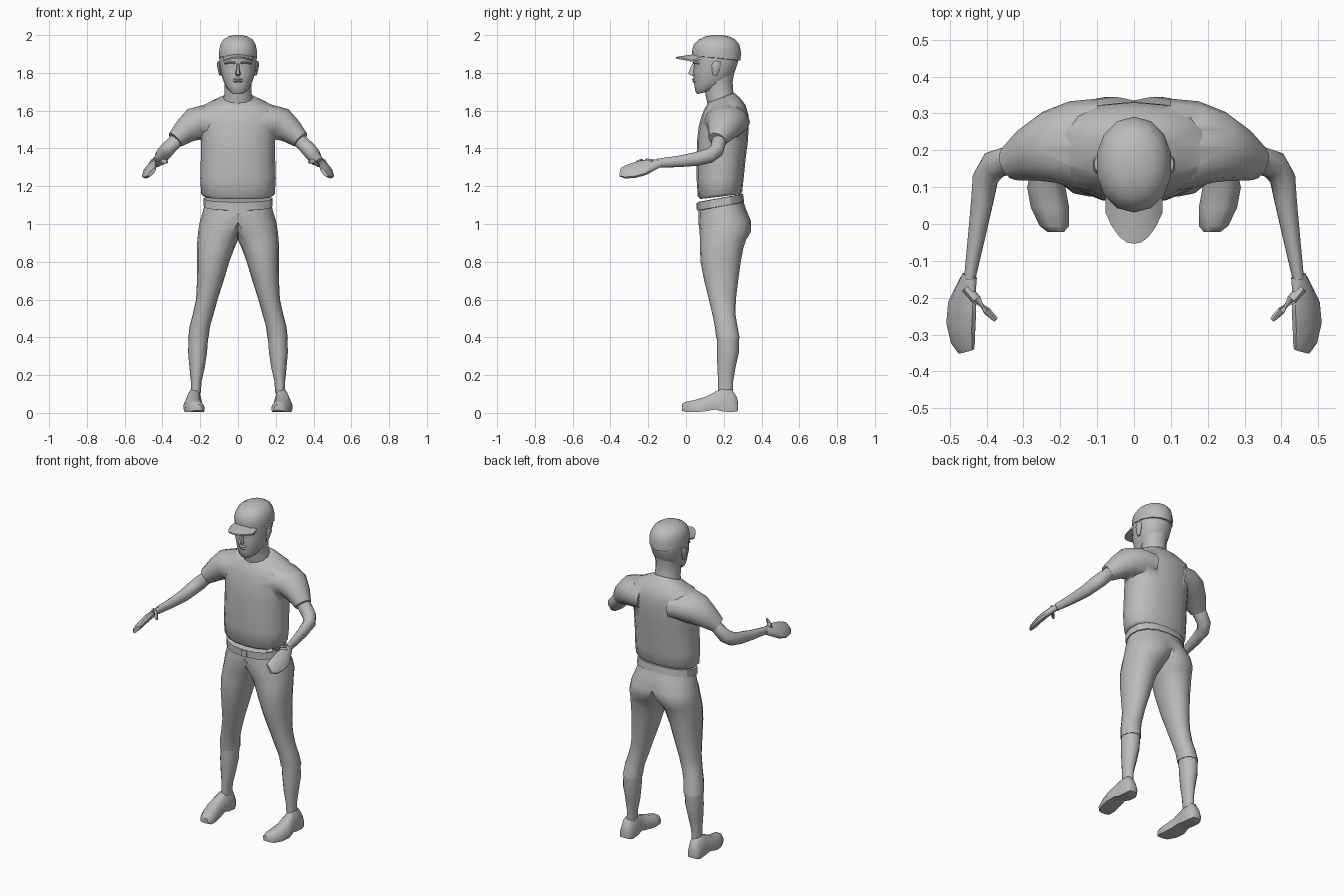
import bpy, bmesh, math
from mathutils import Vector as V

grey = bpy.data.materials.new("plain_grey")
grey.diffuse_color = (0.5, 0.5, 0.5, 1)


def finish(name, bm, mirror=False, angle=50):
    bmesh.ops.remove_doubles(bm, verts=bm.verts, dist=0.0005)
    bmesh.ops.recalc_face_normals(bm, faces=bm.faces)
    me = bpy.data.meshes.new(name)
    bm.to_mesh(me)
    bm.free()
    ob = bpy.data.objects.new(name, me)
    bpy.context.collection.objects.link(ob)
    me.materials.append(grey)
    bpy.ops.object.select_all(action='DESELECT')
    ob.select_set(True)
    bpy.context.view_layer.objects.active = ob
    if mirror:
        ob.modifiers.new("mirror", 'MIRROR').merge_threshold = 0.001
        bpy.ops.object.modifier_apply(modifier="mirror")
    bpy.ops.object.shade_smooth_by_angle(angle=math.radians(angle))
    return ob


def skin(rings, cap=True):
    """Join rings of points into a tube."""
    bm = bmesh.new()
    vs = [[bm.verts.new(p) for p in r] for r in rings]
    n = len(vs[0])
    for a, b in zip(vs, vs[1:]):
        for i in range(n):
            j = (i + 1) % n
            bm.faces.new((a[i], a[j], b[j], b[i]))
    if cap:
        bm.faces.new(vs[0])
        bm.faces.new(vs[-1])
    return bm


def ring(c, u, v, n, p=2.0):
    out = []
    for i in range(n):
        t = 2 * math.pi * (i + 0.5) / n if n % 4 == 2 else 2 * math.pi * i / n
        s, k = math.sin(t), math.cos(t)
        out.append(c + u * math.copysign(abs(k) ** (2 / p), k)
                   + v * math.copysign(abs(s) ** (2 / p), s))
    return out


def column(rows, n=14, p=2.0):
    """Rows: z, x left, x right, y front, y back, rise towards the back."""
    out = []
    for z, x0, x1, y0, y1, tilt in rows:
        rx, ry = (x1 - x0) / 2, (y1 - y0) / 2
        out.append(ring(V(((x0 + x1) / 2, (y0 + y1) / 2, z)), V((rx, 0, 0)),
                        V((0, ry, tilt * ry)), n, p))
    return out


def limb(rows, wide, n=10, p=2.0):
    """Rows: x, y, z, half width along 'wide', half thickness."""
    pts = [V(r[:3]) for r in rows]
    out = []
    for i, r in enumerate(rows):
        t = (pts[min(i + 1, len(pts) - 1)] - pts[max(i - 1, 0)]).normalized()
        w = V(wide)
        w = (w - t * w.dot(t)).normalized()
        out.append(ring(pts[i], w * r[3], t.cross(w) * r[4], n, p))
    return out


def sym(rows):
    return [(z, -x, x, a, b, t) for z, x, a, b, t in rows]


# Shirt: trunk joined to both sleeves
shirt = finish("shirt", skin(column(sym([
    (1.145, .180, .075, .290, .12), (1.16, .195, .062, .298, .10), (1.24, .200, .056, .305, 0),
    (1.34, .197, .056, .315, 0), (1.44, .197, .058, .328, 0), (1.52, .205, .068, .332, 0),
    (1.58, .215, .085, .330, 0), (1.622, .195, .100, .315, .08),
    (1.65, .135, .112, .285, .22), (1.668, .085, .115, .255, .38)]), 16, 2.3)))
sleeves = finish("sleeves", skin(limb([
    (.10, .215, 1.54, .125, .085), (.17, .215, 1.542, .118, .090), (.23, .208, 1.528, .098, .088),
    (.28, .190, 1.492, .076, .068), (.333, .165, 1.445, .049, .047)],
    (0, 1, 0), 12)), True)
m = shirt.modifiers.new("join", 'BOOLEAN')
m.operation, m.object, m.solver = 'UNION', sleeves, 'EXACT'
bpy.context.view_layer.objects.active = shirt
bpy.ops.object.modifier_apply(modifier="join")
bpy.data.objects.remove(sleeves)

# Belt
finish("belt", skin(column(sym([
    (1.092, .176, .068, .300, .18), (1.094, .184, .060, .308, .18),
    (1.136, .182, .060, .302, .18), (1.138, .170, .070, .292, .18)]), 16, 2.3)), angle=30)
bm = bmesh.new()
bmesh.ops.create_cube(bm, size=1)
for v in bm.verts:
    v.co = V((v.co.x * .036, .060 + v.co.y * .009, 1.094 + v.co.z * .036))
finish("buckle", bm, angle=30)

# Trousers: one half clamped at the centre line, then mirrored
rows = column([
    (1.12, -.172, .172, .070, .297, .18), (1.07, -.185, .185, .066, .315, .12),
    (1.01, -.11, .203, .066, .345, .02), (.96, -.05, .211, .072, .344, 0),
    (.915, -.004, .215, .074, .318, 0), (.87, .020, .218, .074, .303, 0),
    (.80, .046, .217, .077, .290, 0), (.70, .076, .217, .096, .276, 0),
    (.60, .108, .222, .121, .264, 0), (.52, .130, .240, .140, .262, 0),
    (.46, .148, .256, .152, .272, 0), (.395, .156, .264, .160, .284, 0)], 16, 2.15)
bm = skin([[V((max(p.x, 0), p.y, p.z)) for p in r] for r in rows])
bmesh.ops.delete(bm, geom=[f for f in bm.faces if all(v.co.x < 1e-4 for v in f.verts)],
                 context='FACES')
finish("trousers", bm, True)

# Socks and shoes
finish("socks", skin(column([
    (.40, .158, .262, .163, .281, 0), (.32, .164, .264, .163, .280, 0),
    (.24, .176, .257, .166, .262, 0), (.17, .192, .250, .170, .250, 0),
    (.10, .198, .250, .170, .250, 0)], 12)), True)
heights = [(-.022, .012, .045, .212, .022), (-.005, .006, .058, .216, .040),
           (.045, .004, .068, .228, .052), (.10, .008, .084, .238, .052),
           (.155, .018, .112, .236, .042), (.19, .008, .126, .232, .042),
           (.245, .004, .122, .232, .042), (.268, .008, .085, .234, .034),
           (.276, .012, .055, .234, .026)]
shoe = []
for y, z0, z1, x, w in heights:  # flat sole, rounded upper
    mid = z0 + (z1 - z0) * .4
    top = w * .68
    shoe.append([V((x + a, y, z)) for a, z in
                 ((-w * .92, z0), (w * .92, z0), (w, mid), (top, z1 - (z1 - mid) * .25),
                  (top * .55, z1), (-top * .55, z1), (-top, z1 - (z1 - mid) * .25), (-w, mid))])
finish("shoes", skin(shoe), True)

# Arms, hands and thumbs
finish("arms", skin(limb([
    (.29, .180, 1.478, .042, .036), (.345, .172, 1.425, .041, .036), (.380, .160, 1.388, .040, .040),
    (.403, .125, 1.362, .036, .040), (.412, .060, 1.345, .031, .037),
    (.428, -.040, 1.331, .024, .030), (.446, -.150, 1.322, .016, .024)],
    (1, .5, 0), 10)), True)
finish("hands", skin(limb([
    (.446, -.140, 1.322, .023, .017), (.456, -.180, 1.312, .036, .019),
    (.466, -.225, 1.298, .051, .020), (.470, -.275, 1.284, .052, .019),
    (.464, -.320, 1.276, .044, .017), (.455, -.346, 1.274, .030, .011)],
    (.68, 0, -.73), 10, 2.3)), True)
finish("thumbs", skin(limb([
    (.455, -.175, 1.325, .018, .014), (.428, -.205, 1.332, .017, .013),
    (.400, -.235, 1.332, .013, .011), (.375, -.260, 1.328, .008, .007)],
    (1, 1, 0), 8)), True)

# Neck and head
finish("neck", skin(column(sym([
    (1.64, .083, .117, .258, .3), (1.69, .072, .105, .250, .2),
    (1.75, .072, .095, .247, 0), (1.80, .080, .090, .255, 0)]), 12)))
finish("head", skin(column(sym([
    (1.695, .034, .060, .120, .25), (1.71, .052, .050, .170, .15),
    (1.738, .070, .044, .215, .08), (1.77, .082, .041, .240, 0),
    (1.805, .092, .037, .258, 0), (1.84, .097, .043, .270, 0),
    (1.86, .098, .037, .276, 0), (1.90, .098, .038, .280, 0)]), 16, 2.2)))
nose = [(1.850, .008, .034), (1.815, .012, .018), (1.795, .019, .012), (1.783, .012, .034)]
finish("nose", skin([[V((-w, .055, z)), V((w, .055, z)), V((w * .45, y, z)), V((-w * .45, y, z))]
                     for z, w, y in nose]))
finish("lips", skin(column(sym([
    (1.748, .018, .038, .07, 0), (1.756, .027, .033, .07, 0), (1.761, .029, .037, .07, 0),
    (1.766, .026, .032, .07, 0), (1.774, .012, .036, .07, 0)]), 10)))
finish("brows", skin(limb([
    (.014, .043, 1.853, .006, .008), (.040, .046, 1.857, .006, .010),
    (.068, .066, 1.850, .005, .008)], (0, 0, 1), 8)), True)
finish("ears", skin(column([
    (1.785, .088, .098, .145, .162, 0), (1.805, .088, .104, .138, .174, 0),
    (1.84, .090, .112, .136, .186, 0), (1.862, .092, .108, .146, .180, 0)], 8)), True)

# Cap crown and curved brim
finish("cap_crown", skin(column(sym([
    (1.877, .098, .040, .282, -.10), (1.879, .102, .034, .289, -.10), (1.915, .103, .031, .291, 0),
    (1.950, .096, .041, .282, 0), (1.976, .080, .066, .262, 0),
    (1.992, .054, .098, .232, 0), (2.0, .020, .135, .195, 0)]), 14, 2.1)))
brim = []
for i in range(9):
    s = -1 + i / 4
    x, drop = .078 * s, .016 * s * s
    inner = .105 - .06 * math.sqrt(max(0, 1 - .8 * s * s))
    outer = -.054 + .085 * abs(s) ** 2.2
    brim.append([V((x, inner, 1.899 - drop)), V((x, outer, 1.884 - drop)),
                 V((x, outer, 1.876 - drop)), V((x, inner, 1.888 - drop))])
finish("cap_brim", skin(brim), angle=40)
